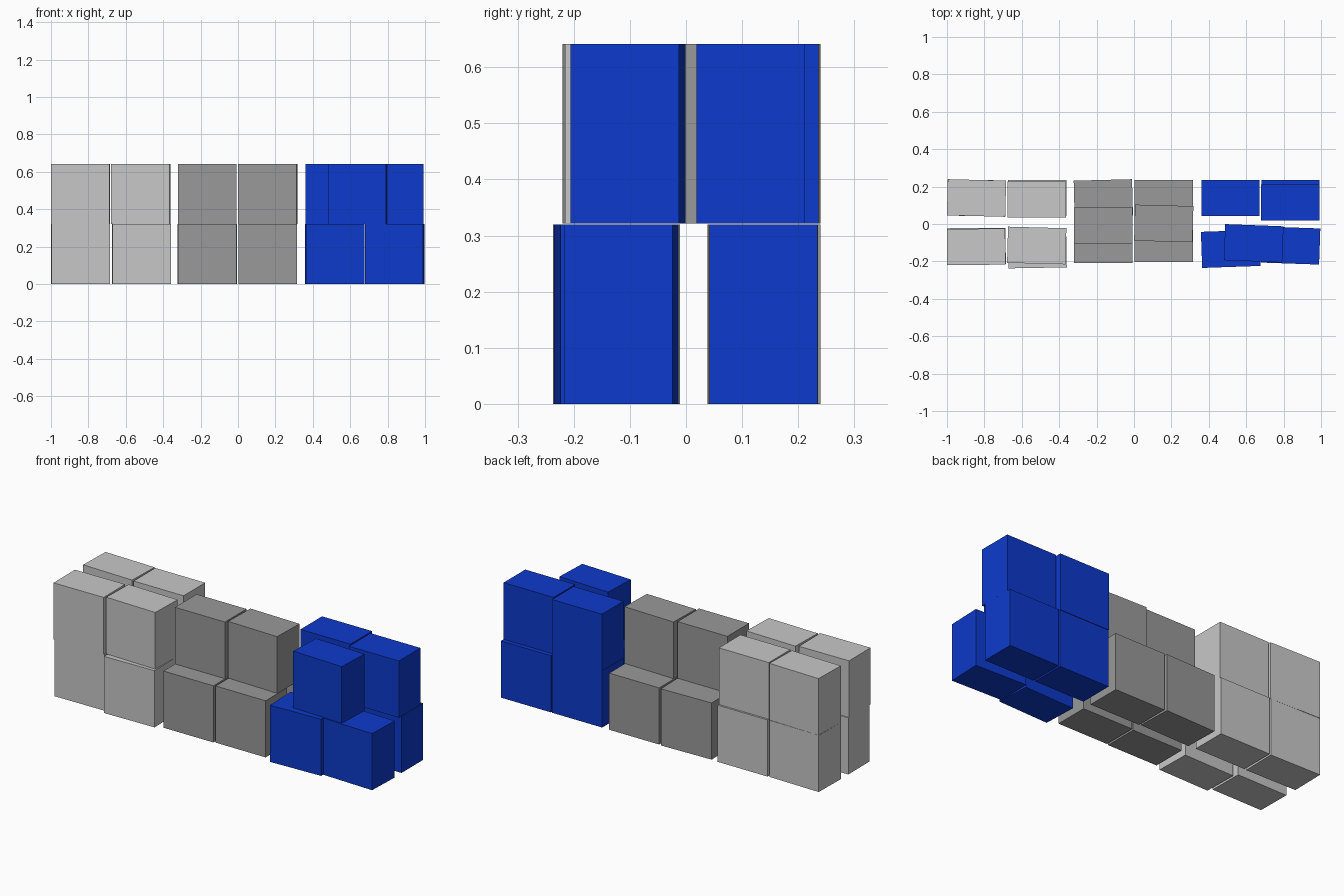
import bpy
from math import radians

cube = bpy.data.objects.get("Cube")
if cube:
    bpy.data.objects.remove(cube, do_unlink=True)

LENGTH, DEPTH, HEIGHT = 0.312, 0.193, 0.32
UPPER = 0.321


def material(name, rgb):
    m = bpy.data.materials.new(name)
    m.use_nodes = True
    m.diffuse_color = (*rgb, 1)
    m.node_tree.nodes["Principled BSDF"].inputs["Base Color"].default_value = (*rgb, 1)
    return m


light_grey = material("light grey", (0.578, 0.578, 0.578))
mid_grey = material("mid grey", (0.319, 0.319, 0.319))
blue = material("blue", (0.004, 0.042, 0.604))


# One plain block, set down at a slight turn
def block(name, mat, x, y, z, turn):
    bpy.ops.mesh.primitive_cube_add(size=1, location=(x, y, z + HEIGHT / 2),
                                    rotation=(0, 0, radians(turn)))
    ob = bpy.context.object
    ob.name = name
    ob.scale = (LENGTH, DEPTH, HEIGHT)
    ob.data.materials.append(mat)


# Each stack: lower and upper layers of (x, y, turn in degrees)
stacks = {
    "light_block": (light_grey,
        [(-0.842, 0.139, -1), (-0.518, 0.139, 0), (-0.842, -0.118, 0.5), (-0.517, -0.138, 1)],
        [(-0.842, 0.139, -1.5), (-0.52, 0.13, 0), (-0.844, -0.122, 0.5), (-0.52, -0.115, -1.5)]),
    "grey_block": (mid_grey,
        [(-0.164, 0.139, 1.5), (0.159, 0.139, 0), (-0.164, -0.112, 0), (0.159, -0.107, 0)],
        [(-0.164, -0.009, 0), (0.159, 0.003, -1.5)]),
    "blue_block": (blue,
        [(0.516, 0.138, 0), (0.837, 0.138, 0), (0.517, -0.133, 2), (0.837, -0.115, -2)],
        [(0.516, 0.14, 0), (0.836, 0.115, 0), (0.64, -0.103, -2.2)]),
}

for name, (mat, lower, upper) in stacks.items():
    for layer, places, z in (("lower", lower, 0), ("upper", upper, UPPER)):
        for i, (x, y, turn) in enumerate(places, 1):
            block(f"{layer}_{name}_{i}", mat, x, y, z, turn)
